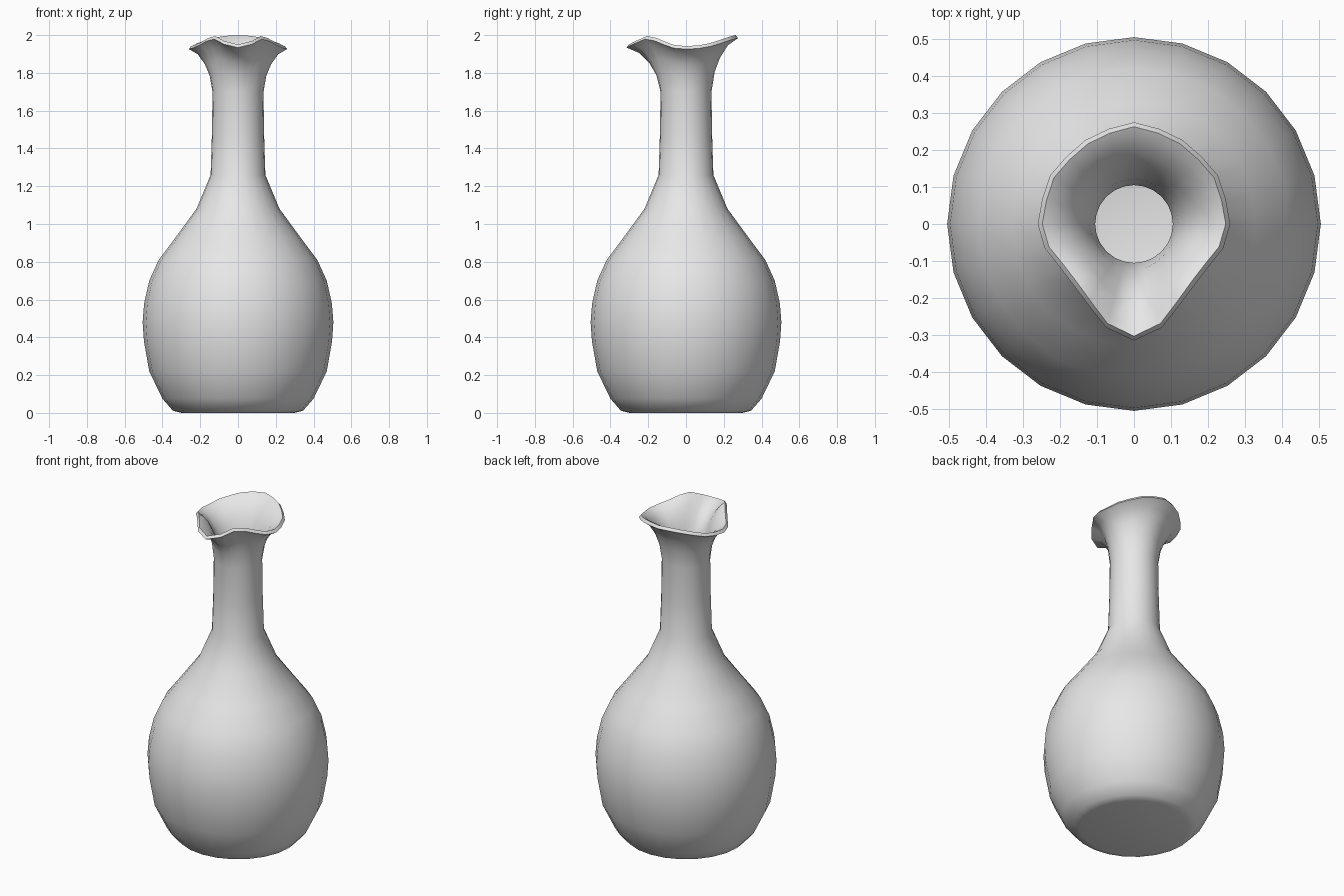
import bpy, bmesh, math

if "Cube" in bpy.data.objects:
    bpy.data.objects.remove(bpy.data.objects["Cube"])

SIDES = 24
WALL = 0.03
NECK_R, NECK_Z = 0.135, 1.70

# Body silhouette (radius, height) from the foot to the top of the neck
BODY = [(0.30, 0.0), (0.345, 0.012), (0.40, 0.075), (0.47, 0.22), (0.498, 0.38),
        (0.505, 0.48), (0.497, 0.58), (0.47, 0.70), (0.42, 0.81), (0.33, 0.93),
        (0.22, 1.08), (0.145, 1.26), (0.138, 1.48), (NECK_R, NECK_Z)]

# Pinched rim (radius, height) every 15 degrees from the front spout to the back
RIM = [(0.315, 1.95), (0.29, 1.968), (0.25, 1.995), (0.232, 1.985), (0.232, 1.965),
       (0.25, 1.947), (0.26, 1.942), (0.257, 1.945), (0.262, 1.957), (0.258, 1.972),
       (0.262, 1.987), (0.266, 1.996), (0.275, 2.0)]

# Flare steps from neck to rim: (fraction of height, fraction of radius)
FLARE = [(0.35, 0.12), (0.6, 0.32), (0.82, 0.62)]


def rim_at(i):
    return RIM[min(i, SIDES - i)]


def flare_ring(h, f, inset):
    return [(NECK_R + (rim_at(i)[0] - NECK_R) * f - inset,
             NECK_Z + (rim_at(i)[1] - NECK_Z) * h) for i in range(SIDES)]


def lip_ring(inset, drop):
    return [(rim_at(i)[0] - inset, rim_at(i)[1] - drop) for i in range(SIDES)]


# Outer wall, rounded lip, then the inner wall back down to the floor
rings = [[p] * SIDES for p in BODY]
rings += [flare_ring(h, f, 0) for h, f in FLARE]
rings += [lip_ring(0.0, 0.016), lip_ring(0.012, 0.0), lip_ring(0.035, 0.012)]
rings += [flare_ring(h, f, WALL) for h, f in reversed(FLARE)]
rings += [[(r - WALL, max(z, WALL))] * SIDES for r, z in reversed(BODY[2:])]
rings += [[(0.30, WALL)] * SIDES]

bm = bmesh.new()
loops = []
for ring in rings:
    loop = []
    for i, (r, z) in enumerate(ring):
        a = 2 * math.pi * i / SIDES
        loop.append(bm.verts.new((r * math.sin(a), -r * math.cos(a), z)))
    loops.append(loop)
for low, high in zip(loops, loops[1:]):
    for i in range(SIDES):
        j = (i + 1) % SIDES
        bm.faces.new((low[i], low[j], high[j], high[i]))
bm.faces.new(list(reversed(loops[0])))   # underside
bm.faces.new(loops[-1])                  # inner floor
bmesh.ops.recalc_face_normals(bm, faces=bm.faces[:])

mesh = bpy.data.meshes.new("vase")
bm.to_mesh(mesh)
bm.free()
vase = bpy.data.objects.new("vase", mesh)
bpy.context.collection.objects.link(vase)

# Plain grey clay
clay = bpy.data.materials.new("grey clay")
clay.diffuse_color = (0.8, 0.8, 0.8, 1)
clay.use_nodes = True
clay.node_tree.nodes["Principled BSDF"].inputs["Base Color"].default_value = clay.diffuse_color
mesh.materials.append(clay)

bpy.context.view_layer.objects.active = vase
vase.select_set(True)
bpy.ops.object.shade_smooth_by_angle(angle=math.radians(60))
